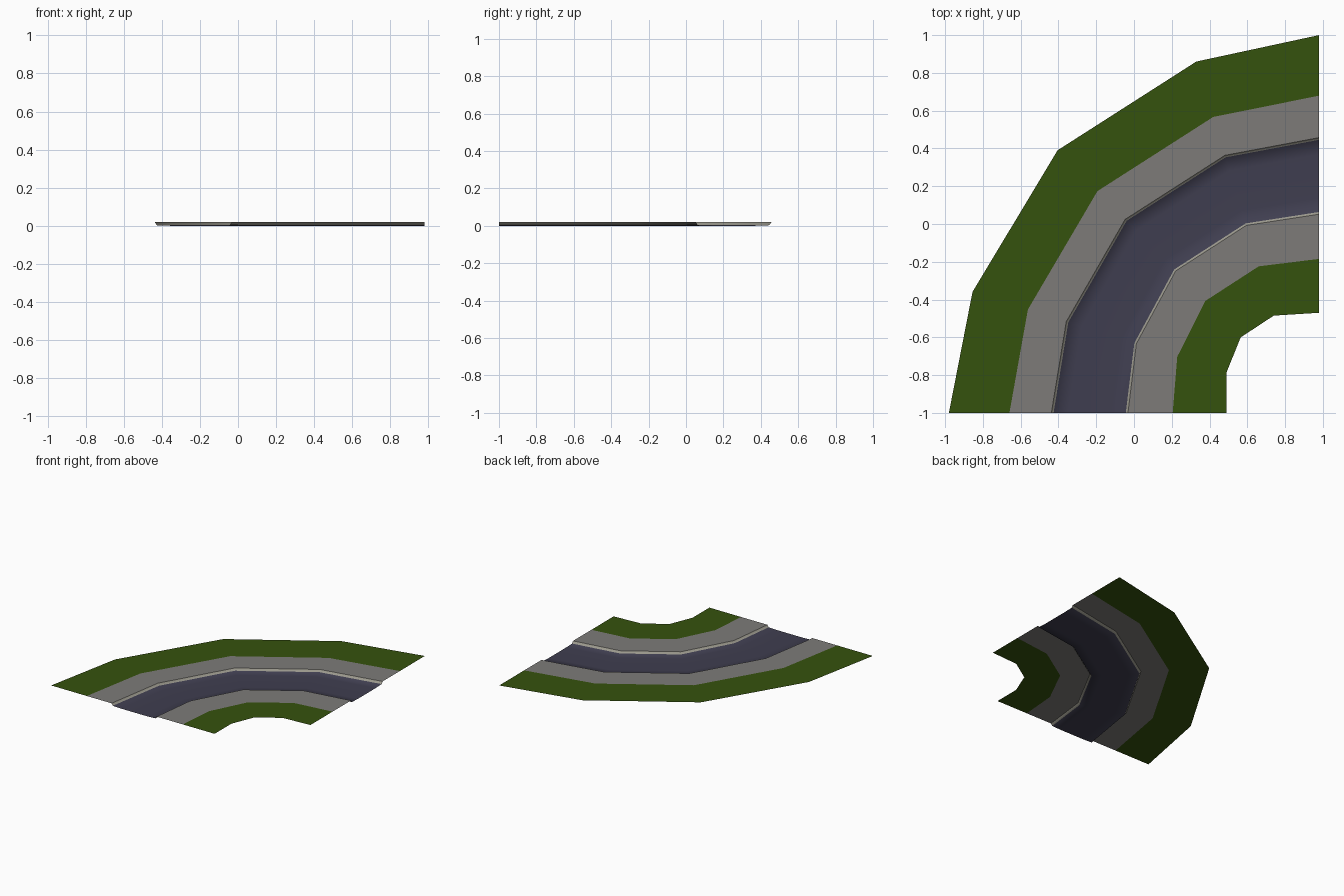
import bpy
import bmesh
from mathutils import Vector

if "Cube" in bpy.data.objects:
    bpy.data.objects.remove(bpy.data.objects["Cube"])

# Outer and inner rails of the bend; every band is interpolated between them
OUTER = [(-0.98, -1), (-0.855, -0.36), (-0.405, 0.39), (0.33, 0.86), (0.98, 1)]
INNER = [(0.49, -1), (0.49, -0.785), (0.565, -0.60), (0.74, -0.485), (0.98, -0.47)]
TOP = 0.02


def material(name, rgb):
    m = bpy.data.materials.new(name)
    m.diffuse_color = (*rgb, 1)
    m.use_nodes = True
    m.node_tree.nodes["Principled BSDF"].inputs["Base Color"].default_value = m.diffuse_color
    return m


grass = material("grass green", (0.036, 0.085, 0.004))
paving = material("paving grey", (0.205, 0.198, 0.19))
kerb = material("kerb pale grey", (0.32, 0.31, 0.26))
asphalt = material("asphalt blue grey", (0.05, 0.048, 0.08))


def band(name, profile, mats, smooth=False):
    """Sweep a cross-section [(fraction across, z)] along the bend, one material per strip."""
    bm = bmesh.new()
    rows = []
    for o, i in zip(OUTER, INNER):
        row = []
        for t, z in profile:
            p = Vector(o).lerp(Vector(i), t)
            row.append(bm.verts.new((p.x, p.y, z)))
        rows.append(row)
    slots = list(dict.fromkeys(mats))
    for a, b in zip(rows, rows[1:]):
        for j, m in enumerate(mats):
            f = bm.faces.new((a[j], a[j + 1], b[j + 1], b[j]))
            f.material_index = slots.index(m)
            f.smooth = smooth
    me = bpy.data.meshes.new(name)
    bm.to_mesh(me)
    bm.free()
    for m in slots:
        me.materials.append(m)
    ob = bpy.data.objects.new(name, me)
    bpy.context.collection.objects.link(ob)


# Flat verges and pavements on both sides
band("outer_verge", [(0, TOP), (0.218, TOP)], [grass])
band("outer_pavement", [(0.218, TOP), (0.369, TOP)], [paving])
band("inner_pavement", [(0.645, TOP), (0.806, TOP)], [paving])
band("inner_verge", [(0.806, TOP), (1, TOP)], [grass])

# Sunken road with steep kerbs, softly shaded into the gutters
band("road_and_kerbs",
     [(0.369, TOP), (0.377, 0.003), (0.43, 0), (0.585, 0), (0.637, 0.003), (0.645, TOP)],
     [kerb, asphalt, asphalt, asphalt, kerb], smooth=True)
